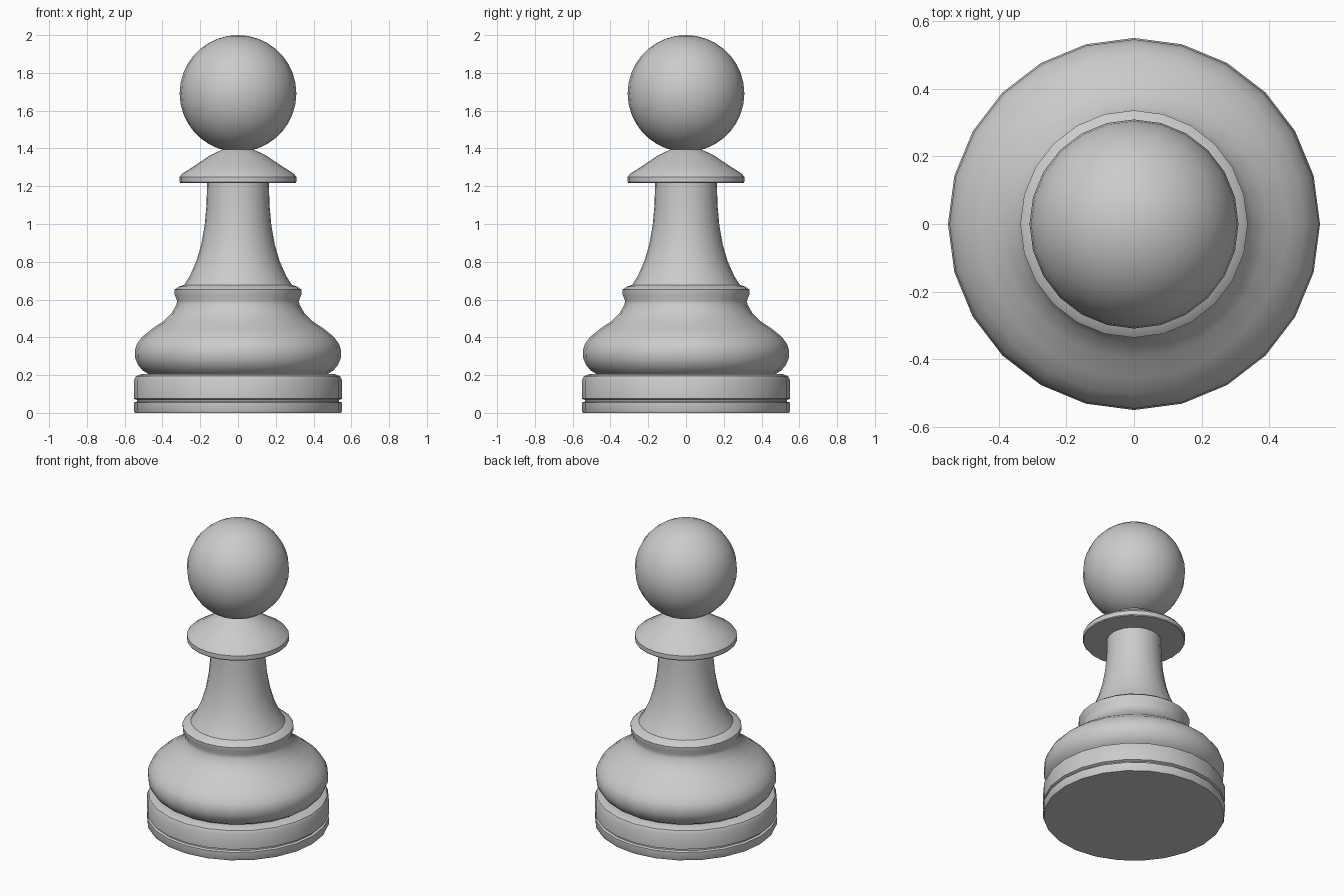
import bpy, bmesh, math

if "Cube" in bpy.data.objects:
    bpy.data.objects.remove(bpy.data.objects["Cube"])

SIDES = 24


def finish(obj, angle):
    bpy.ops.object.select_all(action='DESELECT')
    obj.select_set(True)
    bpy.context.view_layer.objects.active = obj
    bpy.ops.object.shade_smooth_by_angle(angle=math.radians(angle))


def lathe(name, profile, angle=35):
    """Revolve (radius, height) points, listed bottom to top, and cap both ends."""
    bm = bmesh.new()
    rings = []
    for r, z in profile:
        rings.append([bm.verts.new((r * math.cos(2 * math.pi * i / SIDES),
                                    r * math.sin(2 * math.pi * i / SIDES), z))
                      for i in range(SIDES)])
    for low, high in zip(rings, rings[1:]):
        for i in range(SIDES):
            j = (i + 1) % SIDES
            bm.faces.new((low[i], low[j], high[j], high[i]))
    bm.faces.new(rings[0][::-1])
    bm.faces.new(rings[-1])
    mesh = bpy.data.meshes.new(name)
    bm.to_mesh(mesh)
    bm.free()
    obj = bpy.data.objects.new(name, mesh)
    bpy.context.collection.objects.link(obj)
    finish(obj, angle)


# Grooved foot, bulging base, ring and tapering stem in one turned profile
lathe("body", [
    (0.545, 0.0), (0.55, 0.01), (0.55, 0.055), (0.535, 0.06), (0.535, 0.068),
    (0.55, 0.075), (0.55, 0.175), (0.54, 0.195), (0.515, 0.205), (0.475, 0.206),
    (0.505, 0.225), (0.53, 0.255), (0.544, 0.29), (0.546, 0.33), (0.535, 0.365),
    (0.505, 0.405), (0.455, 0.445), (0.395, 0.485), (0.35, 0.53), (0.325, 0.575),
    (0.323, 0.595), (0.335, 0.625), (0.336, 0.652), (0.315, 0.668), (0.285, 0.678),
    (0.255, 0.725), (0.22, 0.805), (0.195, 0.89), (0.177, 0.99), (0.167, 1.10),
    (0.163, 1.23)])

# Flared collar under the head
lathe("collar", [
    (0.305, 1.217), (0.309, 1.222), (0.309, 1.25), (0.298, 1.265), (0.23, 1.308),
    (0.15, 1.362), (0.10, 1.386), (0.082, 1.395), (0.08, 1.42)])

# Round head
bpy.ops.mesh.primitive_uv_sphere_add(segments=SIDES, ring_count=18,
                                     radius=0.309, location=(0, 0, 1.691))
head = bpy.context.object
head.name = "head"
finish(head, 35)
